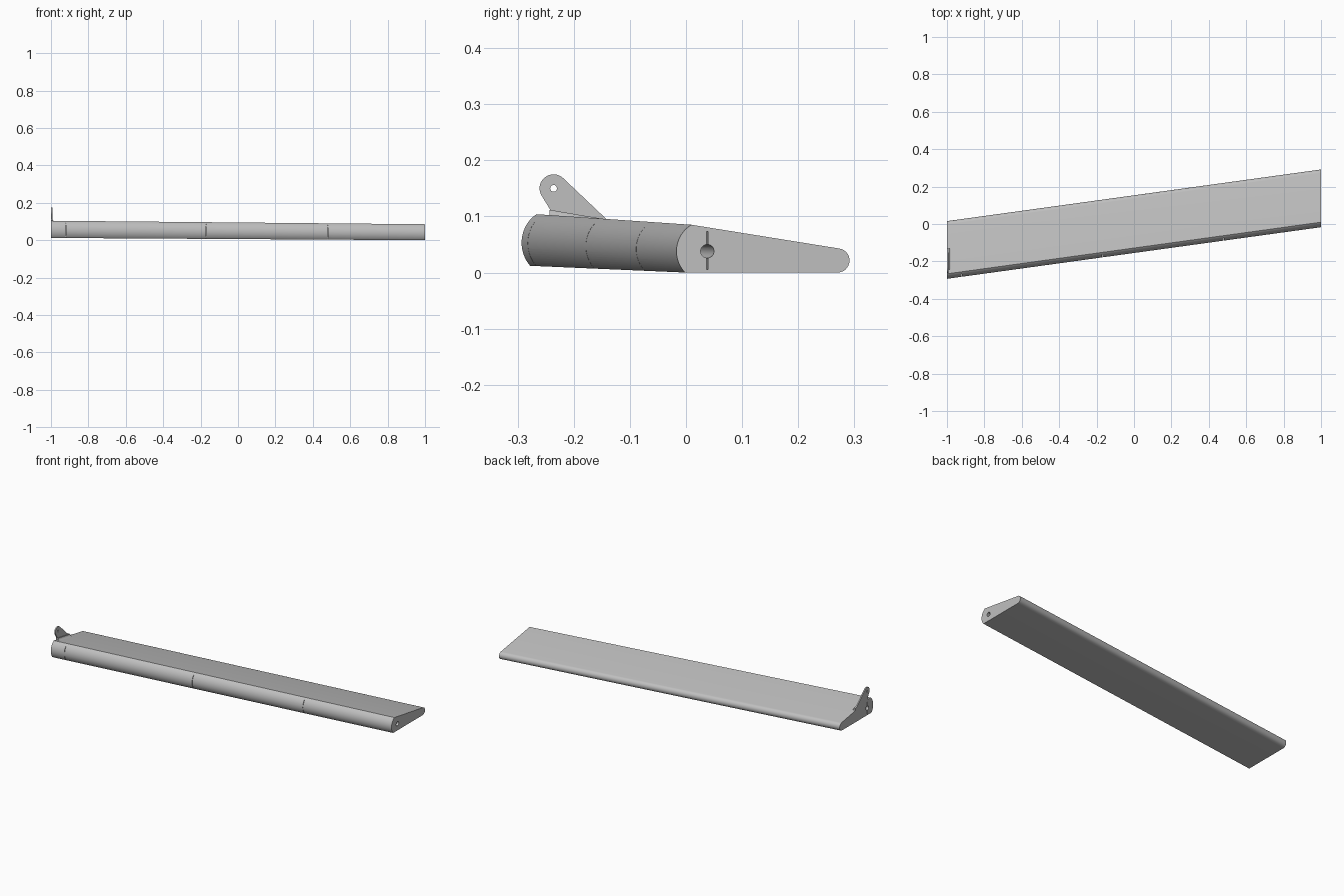
import bpy, bmesh
from math import sin, cos, radians

cube = bpy.data.objects.get("Cube")
if cube:
    bpy.data.objects.remove(cube, do_unlink=True)

grey = bpy.data.materials.new("light_grey")
grey.use_nodes = True
colour = (0.52, 0.52, 0.52, 1)
grey.diffuse_color = colour
for node in grey.node_tree.nodes:
    if node.type == 'BSDF_PRINCIPLED':
        node.inputs["Base Color"].default_value = colour


def arc(cy, cz, r, a, b, n):
    """Points on an arc, angles in degrees."""
    angles = [radians(a + (b - a) * i / n) for i in range(n + 1)]
    return [(cy + r * cos(t), cz + r * sin(t)) for t in angles]


def loft(name, start, end):
    """Closed solid between two matching outlines."""
    bm = bmesh.new()
    a = [bm.verts.new(p) for p in start]
    b = [bm.verts.new(p) for p in end]
    bm.faces.new(a)
    bm.faces.new(b)
    for i in range(len(a)):
        j = (i + 1) % len(a)
        bm.faces.new((a[i], a[j], b[j], b[i]))
    bmesh.ops.recalc_face_normals(bm, faces=bm.faces)
    mesh = bpy.data.meshes.new(name)
    bm.to_mesh(mesh)
    bm.free()
    mesh.materials.append(grey)
    obj = bpy.data.objects.new(name, mesh)
    bpy.context.collection.objects.link(obj)
    return obj


def prism(name, outline, x0, x1):
    return loft(name, *[[(x, y, z) for y, z in outline] for x in (x0, x1)])


def select(obj):
    bpy.ops.object.select_all(action='DESELECT')
    obj.select_set(True)
    bpy.context.view_layer.objects.active = obj


def cut(obj, cutter):
    mod = obj.modifiers.new("cut", 'BOOLEAN')
    mod.operation, mod.solver, mod.object = 'DIFFERENCE', 'EXACT', cutter
    select(obj)
    bpy.ops.object.modifier_apply(modifier=mod.name)
    bpy.data.objects.remove(cutter, do_unlink=True)


def swept(outline, x):
    """Section of the panel at x: swept forward, raised and a little thicker."""
    t = (1 - x) / 2
    return [(x, y - 0.276 * t, z * (1 + 0.08 * t) + 0.012 * t) for y, z in outline]


# Swept panel with a round leading edge and a small round trailing edge
section = arc(0.038, 0.038, 0.055, 121, 223.7, 24) + arc(0.27, 0.0215, 0.0215, -90, 81, 16)
panel = loft("control_surface", swept(section, -1), swept(section, 1))

# Spar bore with a thin vertical slot through its middle
half = 0.0012
right = arc(0.038, 0.038, 0.012, -84, 84, 14)
left = arc(0.038, 0.038, 0.012, 96, 264, 14)
bore = ([(0.038 + half, 0.005)] + right + [(0.038 + half, 0.073), (0.038 - half, 0.073)]
        + left + [(0.038 - half, 0.005)])
cut(panel, loft("bore_cutter", swept(bore, -1.05), swept(bore, 1.05)))

# Fine hinge slits in the leading edge
slit = [(-0.04, -0.02), (-0.002, -0.02), (-0.002, 0.12), (-0.04, 0.12)]
for x in (-0.92, -0.17, 0.48):
    cut(panel, loft("slit_cutter", swept(slit, x - 0.001), swept(slit, x + 0.001)))

# Horn plate with a pin hole
horn = prism("control_horn", arc(-0.236, 0.15, 0.025, 46, 211, 24)
             + [(-0.242, 0.112), (-0.242, 0.09), (-0.13, 0.07), (-0.13, 0.084)], -1, -0.993)
cut(horn, prism("pin_cutter", arc(-0.236, 0.15, 0.006, 0, 345, 23), -1.02, -0.97))

# Filleted foot joining the horn to the panel
foot_profile = [(-1, -0.01), (-1, 0.012)] + arc(-0.978, 0.012, 0.0115, 180, 270, 8) + [(-0.978, -0.01)]
foot_profile = [(x if x < -0.98 else -0.978, h) for x, h in foot_profile[:-2]] + foot_profile[-2:]
foot = loft("horn_foot", *[[(x, y, 0.0995 - 0.171 * (y + 0.241) + h) for x, h in foot_profile]
                           for y in (-0.243, -0.13)])

for obj in (panel, horn, foot):
    select(obj)
    bpy.ops.object.shade_smooth_by_angle(angle=radians(30))
